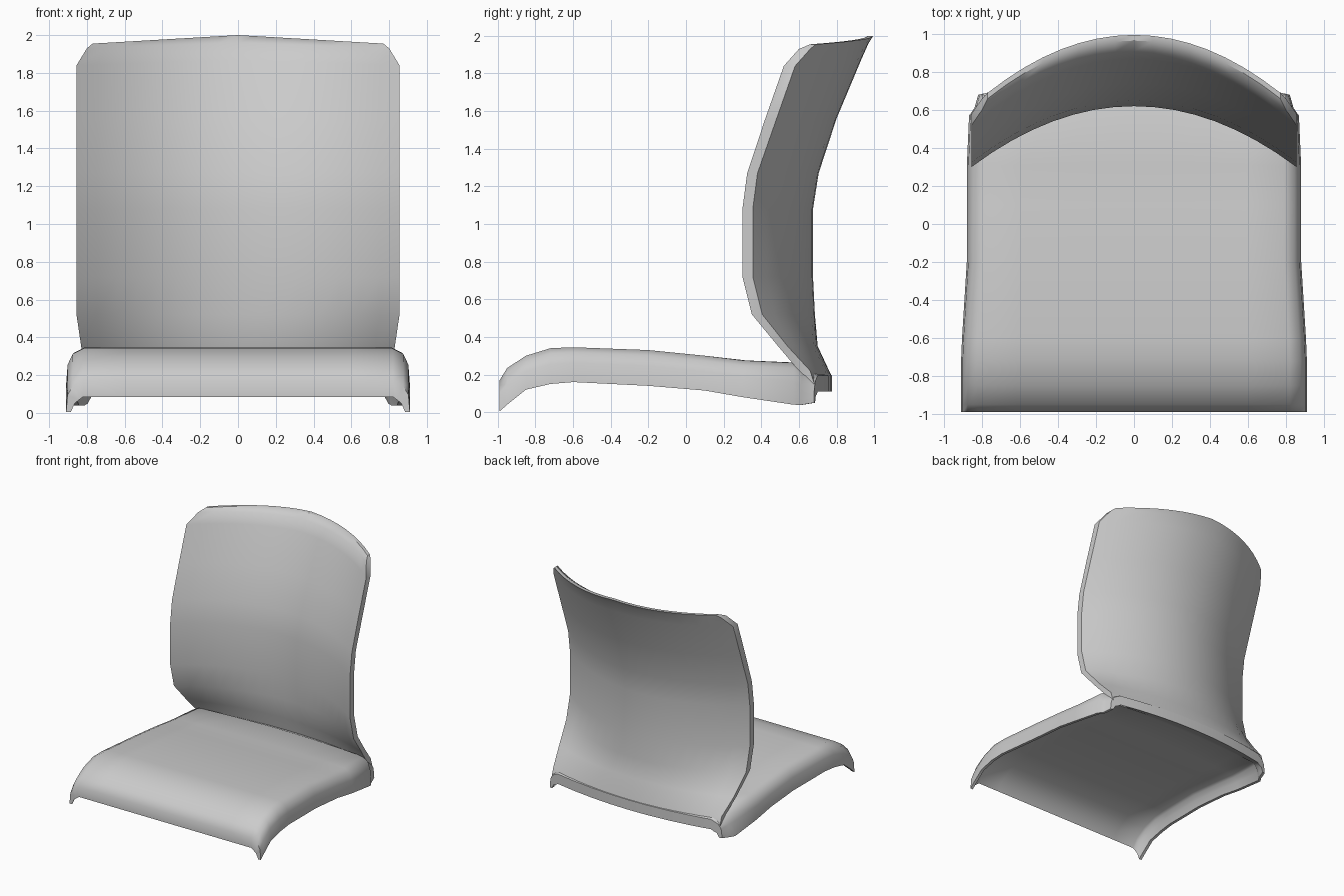
import bpy, bmesh, math

cube = bpy.data.objects.get("Cube")
if cube:
    bpy.data.objects.remove(cube, do_unlink=True)

grey = bpy.data.materials.new("light grey plastic")
grey.use_nodes = True
colour = (0.6, 0.6, 0.6, 1)
grey.diffuse_color = colour
grey.node_tree.nodes["Principled BSDF"].inputs["Base Color"].default_value = colour


def loft(name, rings, angle):
    """Skin a list of closed rings and cap both ends."""
    bm = bmesh.new()
    rows = [[bm.verts.new(p) for p in ring] for ring in rings]
    n = len(rows[0])
    for a, b in zip(rows, rows[1:]):
        for i in range(n):
            j = (i + 1) % n
            bm.faces.new((a[i], a[j], b[j], b[i]))
    for row in (rows[0], rows[-1]):
        # The first half of a ring is the upper skin, the second half the lower
        for i in range(n // 2 - 1):
            bm.faces.new((row[i], row[i + 1], row[n - 2 - i], row[n - 1 - i]))
    bmesh.ops.recalc_face_normals(bm, faces=bm.faces)
    mesh = bpy.data.meshes.new(name)
    bm.to_mesh(mesh)
    bm.free()
    mesh.materials.append(grey)
    obj = bpy.data.objects.new(name, mesh)
    bpy.context.collection.objects.link(obj)
    bpy.ops.object.select_all(action='DESELECT')
    obj.select_set(True)
    bpy.context.view_layer.objects.active = obj
    bpy.ops.object.shade_smooth_by_angle(angle=math.radians(angle))
    return obj


# Backrest: edge height, centre height, half width, edge y, centre y, thickness
BACK = [
    (0.14, 0.14, 0.80, 0.63, 0.715, 0.055),
    (0.22, 0.20, 0.80, 0.60, 0.71, 0.06),
    (0.35, 0.35, 0.83, 0.49, 0.65, 0.05),
    (0.52, 0.52, 0.855, 0.35, 0.63, 0.055),
    (0.72, 0.72, 0.855, 0.30, 0.62, 0.055),
    (1.08, 1.08, 0.855, 0.30, 0.62, 0.055),
    (1.27, 1.27, 0.855, 0.325, 0.65, 0.055),
    (1.55, 1.56, 0.855, 0.418, 0.74, 0.06),
    (1.84, 1.87, 0.855, 0.52, 0.87, 0.06),
    (1.93, 1.96, 0.80, 0.60, 0.91, 0.06),
    (1.955, 2.00, 0.77, 0.66, 0.965, 0.03),
]
STEPS = [i / 8 for i in range(-8, 9)]


def back_ring(ze, zc, w, ye, yc, t):
    front = [(w * u, yc + (ye - yc) * u * u, zc + (ze - zc) * abs(u)) for u in STEPS]
    return front + [(x, y + t, z) for x, y, z in reversed(front)]


loft("backrest", [back_ring(*r) for r in BACK], 35)

# Seat: edge y, centre y, top height, flange bottom height, half width
SEAT = [
    (-0.99, -0.99, 0.17, 0.005, 0.91),
    (-0.95, -0.95, 0.235, 0.04, 0.91),
    (-0.85, -0.85, 0.30, 0.12, 0.91),
    (-0.72, -0.72, 0.34, 0.15, 0.91),
    (-0.60, -0.60, 0.345, 0.16, 0.905),
    (-0.20, -0.20, 0.33, 0.14, 0.88),
    (0.10, 0.10, 0.30, 0.115, 0.88),
    (0.30, 0.32, 0.275, 0.08, 0.88),
    (0.57, 0.62, 0.262, 0.04, 0.868),
    (0.61, 0.69, 0.23, 0.038, 0.84),
    (0.68, 0.775, 0.195, 0.05, 0.82),
]


def seat_ring(ye, yc, zt, zb, w):
    def place(x, z):
        return (x, yc + (ye - yc) * (x / w) ** 2, z)

    # Right-hand half of the upper and lower skins, from the centre outwards
    flat = [(w - 0.09) * k / 4 for k in range(5)]
    side = zb + 0.62 * (zt - zb - 0.02)
    top = [(x, zt) for x in flat] + [(w - 0.035, zt - 0.028), (w - 0.008, side), (w, zb)]
    low = [(x, zt - 0.085) for x in flat] + [(w - 0.07, zt - 0.1), (w - 0.045, (side + zb) / 2), (w - 0.025, zb)]

    def across(half):
        return [(-x, z) for x, z in reversed(half[1:])] + half

    return [place(*p) for p in across(top)] + [place(*p) for p in reversed(across(low))]


loft("seat", [seat_ring(*r) for r in SEAT], 40)
